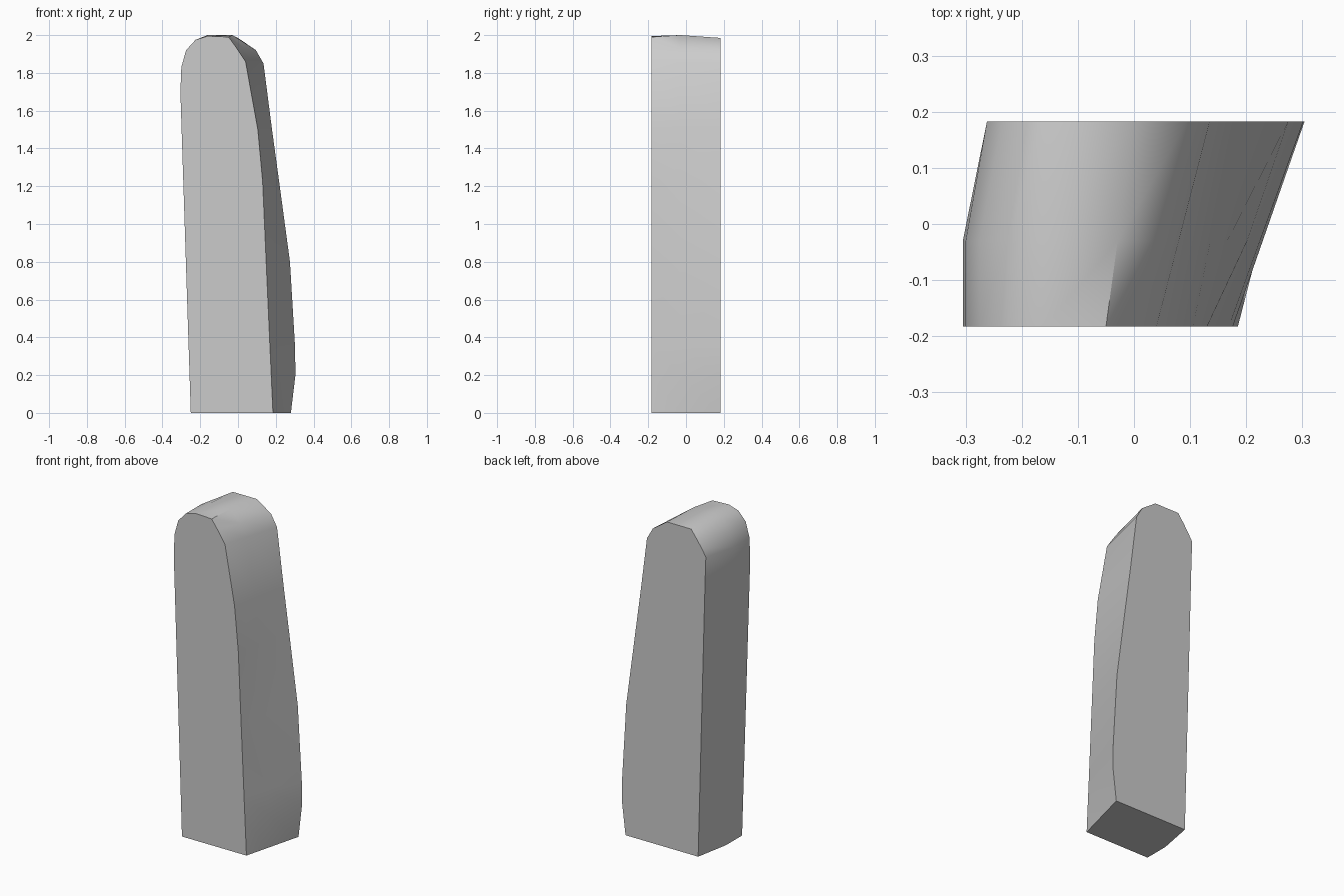
import bpy, bmesh, math

cube = bpy.data.objects.get("Cube")
if cube:
    bpy.data.objects.remove(cube, do_unlink=True)

grey = bpy.data.materials.new("stone grey")
grey.use_nodes = True
colour = (0.6, 0.6, 0.6, 1)
grey.diffuse_color = colour
grey.node_tree.nodes["Principled BSDF"].inputs["Base Color"].default_value = colour

DEPTH = 0.183
MID_Y = -0.03
# Matching outlines, from the left foot over the crown to the right foot
front = [(-.25, 0), (-.305, 1.7), (-.3, 1.83), (-.275, 1.92), (-.225, 1.975),
         (-.16, 1.995), (-.05, 1.99), (-.01, 1.935), (.04, 1.86), (.105, 1.5),
         (.13, 1.23), (.149, .8), (.169, .35), (.176, .2), (.185, 0)]
back = [(-.21, 0), (-.257, 1.7), (-.262, 1.84), (-.235, 1.885), (-.2, 1.935),
        (-.163, 1.985), (0, 1.985), (.095, 1.92), (.135, 1.85), (.18, 1.5),
        (.217, 1.23), (.275, .8), (.302, .35), (.304, .2), (.28, 0)]

# Middle outline: the left side stays straight, the crown rises slightly
t = (MID_Y + DEPTH) / (2 * DEPTH)
middle = []
for i, (f, b) in enumerate(zip(front, back)):
    if i < 5:
        middle.append(f)
    else:
        x, z = (p + (q - p) * t for p, q in zip(f, b))
        middle.append((x, 2.0 if i in (5, 6) else z))

# Loft the three outlines into a closed slab
bm = bmesh.new()
rings = [[bm.verts.new((x, y, z)) for x, z in outline]
         for outline, y in ((front, -DEPTH), (middle, MID_Y), (back, DEPTH))]
count = len(front)
for a, b in zip(rings, rings[1:]):
    for i in range(count):
        j = (i + 1) % count
        bm.faces.new((a[i], a[j], b[j], b[i]))
bm.faces.new(rings[0])
bm.faces.new(rings[-1])
bmesh.ops.recalc_face_normals(bm, faces=bm.faces)

mesh = bpy.data.meshes.new("leaning_slab")
bm.to_mesh(mesh)
bm.free()
mesh.materials.append(grey)
slab = bpy.data.objects.new("leaning_slab", mesh)
bpy.context.collection.objects.link(slab)

# Smooth sides with crisp rims
bpy.ops.object.select_all(action='DESELECT')
slab.select_set(True)
bpy.context.view_layer.objects.active = slab
bpy.ops.object.shade_smooth_by_angle(angle=math.radians(45))
